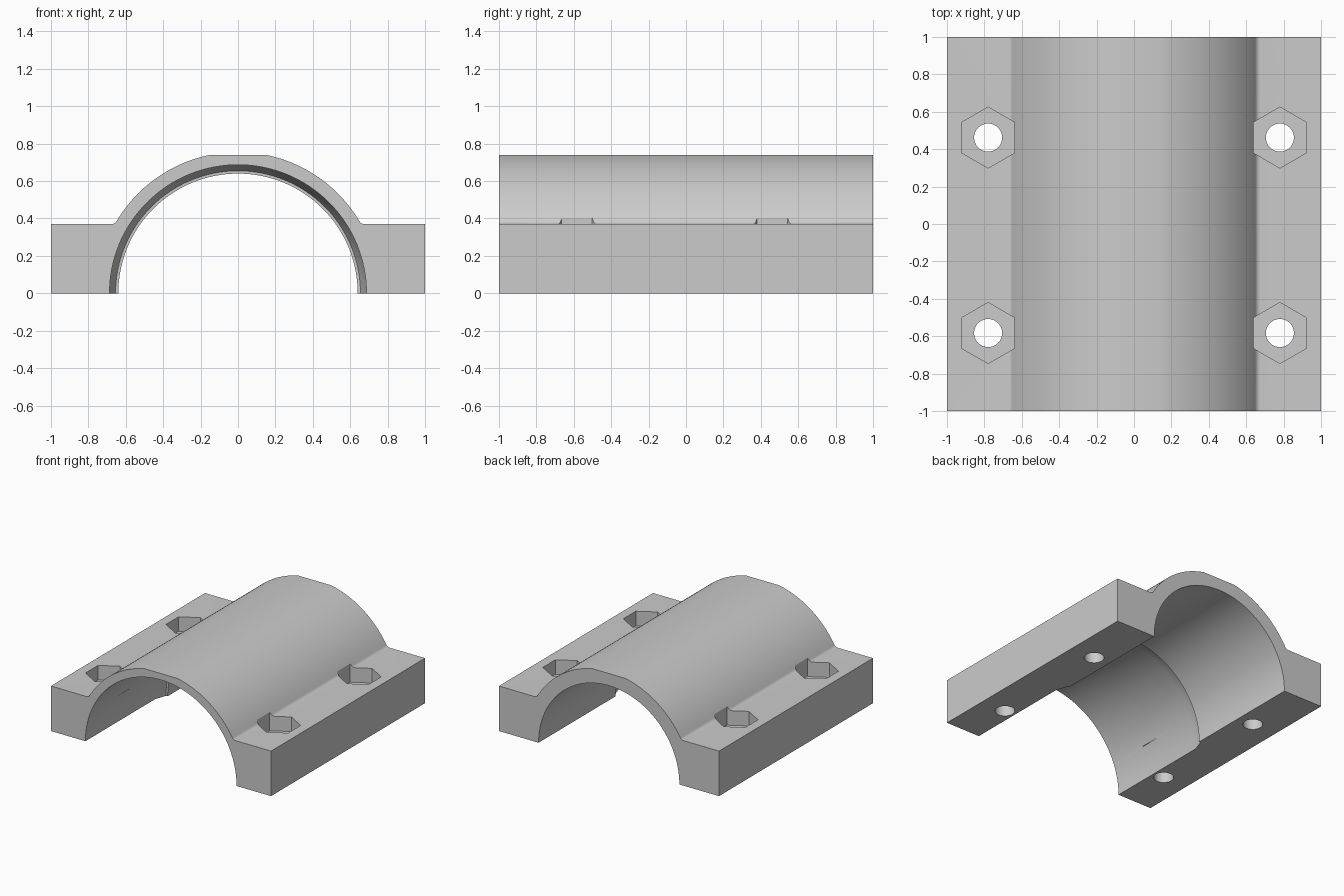
import bpy, bmesh
from math import sin, cos, pi, sqrt, atan2, radians

if "Cube" in bpy.data.objects:
    bpy.data.objects.remove(bpy.data.objects["Cube"])

R, TOP, FLANGE, FIL = 0.755, 0.74, 0.37, 0.03


def make_object(name, rings, cap=True):
    """Loft equal-length closed rings into a solid."""
    bm = bmesh.new()
    loops = [[bm.verts.new(p) for p in ring] for ring in rings]
    n = len(loops[0])
    for a, b in zip(loops, loops[1:]):
        for i in range(n):
            j = (i + 1) % n
            bm.faces.new((a[i], a[j], b[j], b[i]))
    bm.faces.new(loops[0])
    bm.faces.new(loops[-1])
    bmesh.ops.recalc_face_normals(bm, faces=bm.faces)
    me = bpy.data.meshes.new(name)
    bm.to_mesh(me)
    bm.free()
    ob = bpy.data.objects.new(name, me)
    bpy.context.collection.objects.link(ob)
    return ob


def prism(name, x, y, z0, z1, r, n):
    """Upright prism with a corner pointing along y."""
    return make_object(name, [[(x + r * sin(2 * pi * i / n), y + r * cos(2 * pi * i / n), z)
                               for i in range(n)] for z in (z0, z1)])


def cut(target, cutter):
    cutter.hide_render = True
    mod = target.modifiers.new("cut", 'BOOLEAN')
    mod.operation, mod.solver, mod.object = 'DIFFERENCE', 'EXACT', cutter
    bpy.context.view_layer.objects.active = target
    bpy.ops.object.modifier_apply(modifier=mod.name)
    bpy.data.objects.remove(cutter)


# Right half of the outline: flange, small fillet, arch with flattened crown
cz = FLANGE + FIL
cx = sqrt((R + FIL) ** 2 - cz ** 2)
t = atan2(cz, cx)
half = [(1, 0), (1, FLANGE)]
for i in range(7):
    a = -pi / 2 - (pi / 2 - t) * i / 6
    half.append((cx + FIL * cos(a), cz + FIL * sin(a)))
crown = atan2(TOP, sqrt(R * R - TOP * TOP))
for i in range(1, 33):
    a = t + (crown - t) * i / 32
    half.append((R * cos(a), R * sin(a)))
outline = half + [(-x, z) for x, z in reversed(half)]

clamp = make_object("pipe_clamp_half", [[(x, y, z) for x, z in outline] for y in (-1, 1)])

# Bore: wide front half, tapered shoulder, narrower back half
N = 128
cut(clamp, make_object("bore_cutter", [
    [(r * cos(2 * pi * i / N), y, r * sin(2 * pi * i / N)) for i in range(N)]
    for y, r in ((-1.1, 0.687), (-0.1, 0.687), (0, 0.655), (0.001, 0.64), (1.1, 0.64))]))

# Bolt holes with hexagonal nut pockets
for x in (-0.78, 0.78):
    for y in (-0.583, 0.462):
        cut(clamp, prism("nut_cutter", x, y, FLANGE - 0.12, 0.6, 0.163, 6))
        cut(clamp, prism("bolt_cutter", x, y, -0.1, 0.5, 0.075, 40))

bpy.ops.object.select_all(action='DESELECT')
clamp.select_set(True)
bpy.context.view_layer.objects.active = clamp
bpy.ops.object.shade_smooth_by_angle(angle=radians(20))
